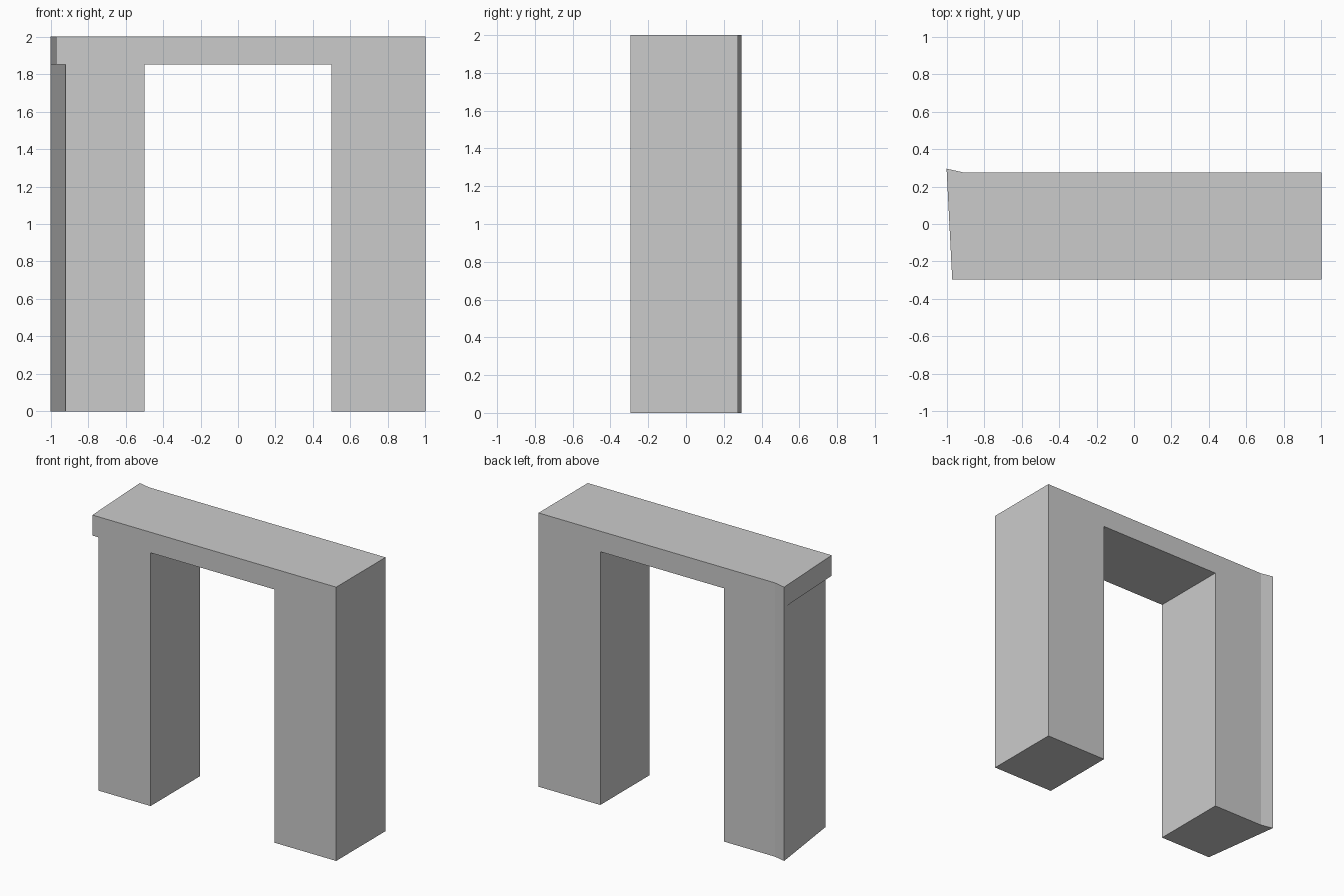
import bpy
import bmesh

default_cube = bpy.data.objects.get("Cube")
if default_cube:
    bpy.data.objects.remove(default_cube, do_unlink=True)

# Plain grey finish
GREY = (0.6, 0.6, 0.6, 1.0)
grey = bpy.data.materials.new("plain_grey")
grey.use_nodes = True
grey.diffuse_color = GREY
grey.node_tree.nodes["Principled BSDF"].inputs["Base Color"].default_value = GREY

FRONT, BACK, FLARE = -0.295, 0.275, 0.295
SPRING, TOP = 1.85, 2.0


def prism(name, plan, bottom, top):
    """Extrude a plan outline upward into a solid."""
    bm = bmesh.new()
    base = bm.faces.new([bm.verts.new((x, y, bottom)) for x, y in plan])
    lifted = bmesh.ops.extrude_face_region(bm, geom=[base], use_keep_orig=True)
    verts = [v for v in lifted["geom"] if isinstance(v, bmesh.types.BMVert)]
    bmesh.ops.translate(bm, verts=verts, vec=(0, 0, top - bottom))
    bmesh.ops.recalc_face_normals(bm, faces=bm.faces)
    mesh = bpy.data.meshes.new(name)
    bm.to_mesh(mesh)
    bm.free()
    mesh.materials.append(grey)
    obj = bpy.data.objects.new(name, mesh)
    bpy.context.collection.objects.link(obj)
    return obj


def plan(right, left, flared_front=None):
    """Plan outline; a flared end slants in at the front and kicks out at the back."""
    outline = [(left, FRONT), (left, BACK)]
    if flared_front is None:
        return outline + [(right, BACK), (right, FRONT)]
    return outline + [(-0.91, BACK), (right, FLARE), (flared_front, FRONT)]


# Lintel and the two piers
arch = prism("arch", plan(-1, 1, -0.97), SPRING, TOP)
piers = [
    prism("right_pier", plan(-1, -0.5, -0.92), 0, SPRING),
    prism("left_pier", plan(0.5, 1), 0, SPRING),
]

# Fuse the piers into the lintel as one solid
for pier in piers:
    union = arch.modifiers.new(pier.name, "BOOLEAN")
    union.operation = "UNION"
    union.solver = "EXACT"
    union.object = pier
bpy.context.view_layer.update()
fused = bpy.data.meshes.new_from_object(
    arch.evaluated_get(bpy.context.evaluated_depsgraph_get()))
arch.modifiers.clear()
arch.data = fused
for pier in piers:
    bpy.data.objects.remove(pier, do_unlink=True)

# Clear seams across flat walls
bm = bmesh.new()
bm.from_mesh(fused)
bmesh.ops.dissolve_limit(bm, angle_limit=0.01, verts=bm.verts, edges=bm.edges)
bm.to_mesh(fused)
bm.free()
